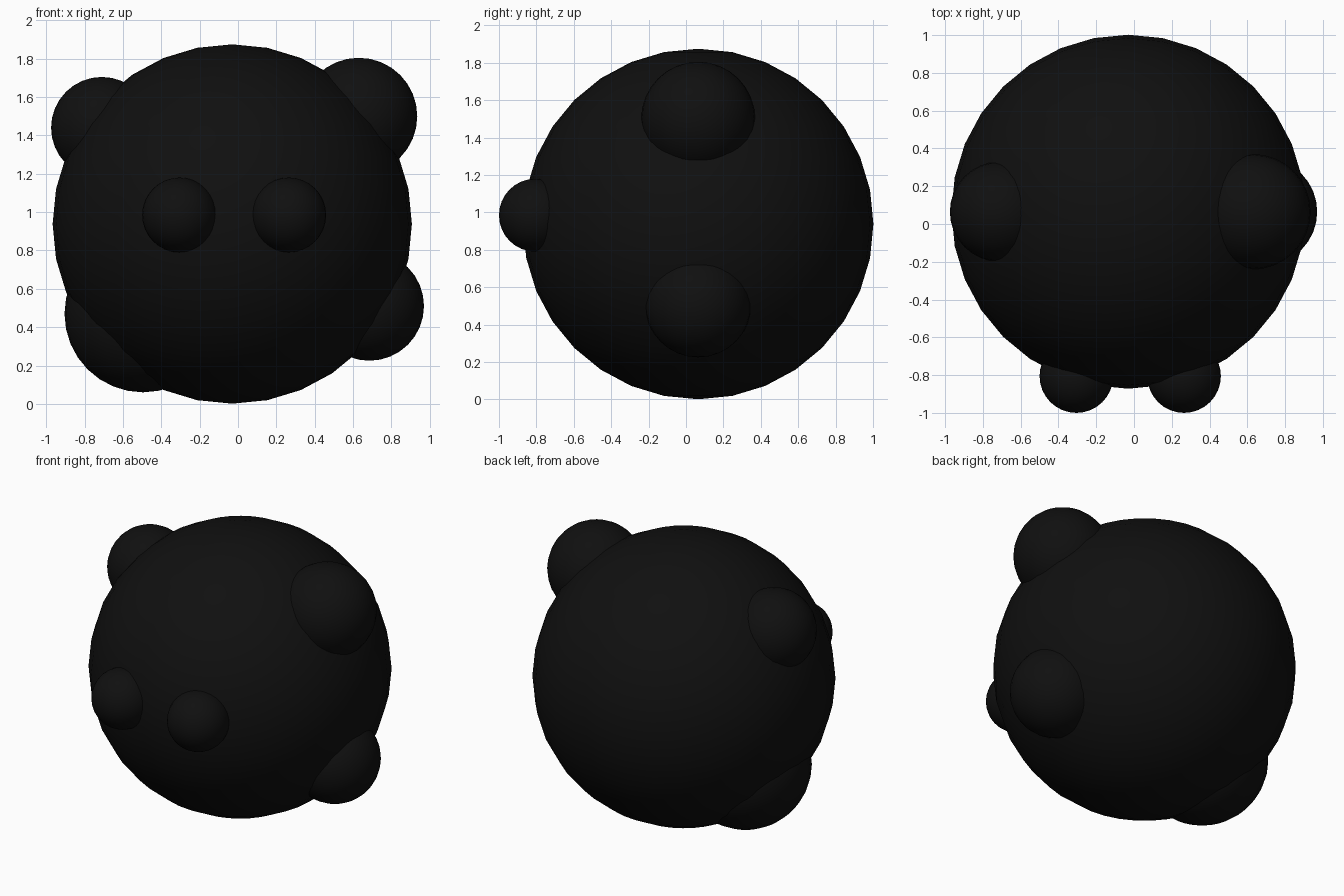
import bpy

default = bpy.data.objects.get("Cube")
if default:
    bpy.data.objects.remove(default, do_unlink=True)

# One near-black material for everything
black = bpy.data.materials.new("soft_black")
black.use_nodes = True
colour = (0.005, 0.005, 0.005, 1)
black.diffuse_color = colour
black.node_tree.nodes["Principled BSDF"].inputs["Base Color"].default_value = colour

MID_Y = 0.065


def ball(name, radius, x, y, z):
    """Smooth-shaded sphere with its poles along z."""
    bpy.ops.mesh.primitive_uv_sphere_add(
        segments=32, ring_count=16, radius=radius, location=(x, y, z))
    obj = bpy.context.object
    obj.name = name
    obj.data.materials.append(black)
    bpy.ops.object.shade_smooth()
    return obj


# Body
ball("body", 0.937, -0.03, MID_Y, 0.938)

# Ears, slightly uneven
ball("right_ear", 0.265, -0.71, MID_Y, 1.44)
ball("left_ear", 0.305, 0.63, MID_Y, 1.50)

# Feet, slightly uneven
ball("right_foot", 0.41, -0.495, MID_Y, 0.47)
ball("left_foot", 0.285, 0.685, MID_Y, 0.51)

# Bulging eyes
for side, x in (("right", -0.305), ("left", 0.265)):
    ball(side + "_eye", 0.195, x, -0.805, 0.985)
